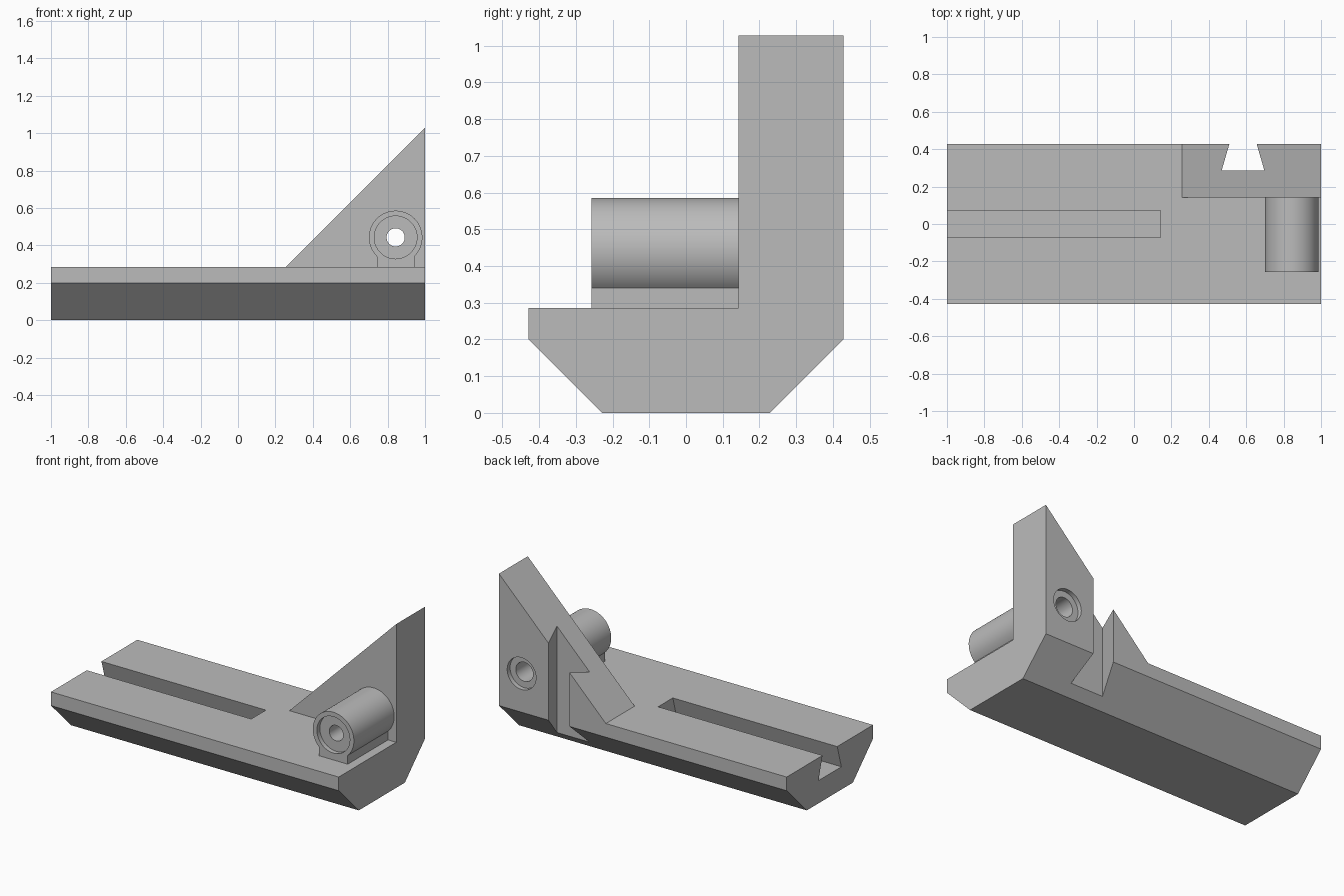
import bpy, bmesh, math

cube = bpy.data.objects.get("Cube")
if cube:
    bpy.data.objects.remove(cube, do_unlink=True)

grey = bpy.data.materials.new("plain_grey")
grey.use_nodes = True
grey.diffuse_color = (0.5, 0.5, 0.5, 1)
grey.node_tree.nodes["Principled BSDF"].inputs["Base Color"].default_value = (0.5, 0.5, 0.5, 1)

UNIT = 1 / 35            # model units per design unit
HALF_W = 15 * UNIT       # half width of the base
BASE_H = 10 * UNIT
CHAMFER = 7 * UNIT
WALL_Y = 5 * UNIT        # front face of the upright
TUBE_X, TUBE_Z = 1 - 5.5 * UNIT, 15.5 * UNIT
TUBE_R, NECK = 5 * UNIT, 3.5 * UNIT
TUBE_FRONT = -9 * UNIT
SLOT_DEPTH, SLOT_MOUTH, SLOT_FLOOR = 5 * UNIT, 2.55 * UNIT, 4 * UNIT


def prism(name, outline, axis, low, high):
    """Extrude a 2D outline along the named axis."""
    place = {"x": lambda a, b, t: (t, a, b),
             "y": lambda a, b, t: (a, t, b),
             "z": lambda a, b, t: (a, b, t)}[axis]
    bm = bmesh.new()
    rings = [[bm.verts.new(place(a, b, t)) for a, b in outline] for t in (low, high)]
    for ring in rings:
        bm.faces.new(ring)
    n = len(outline)
    for i in range(n):
        j = (i + 1) % n
        bm.faces.new((rings[0][i], rings[0][j], rings[1][j], rings[1][i]))
    bmesh.ops.recalc_face_normals(bm, faces=bm.faces)
    mesh = bpy.data.meshes.new(name)
    bm.to_mesh(mesh)
    bm.free()
    mesh.materials.append(grey)
    obj = bpy.data.objects.new(name, mesh)
    bpy.context.collection.objects.link(obj)
    return obj


def arc(radius, start, end, steps):
    return [(TUBE_X + radius * math.cos(start + (end - start) * i / steps),
             TUBE_Z + radius * math.sin(start + (end - start) * i / steps))
            for i in range(steps + 1)]


def bore(radius, low, high):
    return prism("bore_cutter", arc(radius, 0, math.tau, 64)[:-1], "y", low, high)


def dovetail(centre, surface):
    """Undercut slot section, opening towards the given surface height."""
    over = 0.05
    slope = (SLOT_FLOOR - SLOT_MOUTH) / SLOT_DEPTH
    mouth = SLOT_MOUTH - slope * over
    floor = surface - SLOT_DEPTH
    return [(centre - SLOT_FLOOR, floor), (centre + SLOT_FLOOR, floor),
            (centre + mouth, surface + over), (centre - mouth, surface + over)]


def activate(obj):
    bpy.ops.object.select_all(action="DESELECT")
    obj.select_set(True)
    bpy.context.view_layer.objects.active = obj


def cut(obj, *cutters):
    activate(obj)
    for cutter in cutters:
        cutter.hide_render = True
        mod = obj.modifiers.new("cut", "BOOLEAN")
        mod.operation, mod.solver, mod.object = "DIFFERENCE", "EXACT", cutter
        bpy.ops.object.modifier_apply(modifier=mod.name)
        bpy.data.objects.remove(cutter, do_unlink=True)


def back_slot():
    return prism("back_slot_cutter", dovetail(20.4 * UNIT, HALF_W), "z", -0.1, 1.2)


# Base bar with chamfered underside, top slot and back slot
foot = HALF_W - CHAMFER
base = prism("base_bar", [(-foot, 0), (foot, 0), (HALF_W, CHAMFER), (HALF_W, BASE_H),
                          (-HALF_W, BASE_H), (-HALF_W, CHAMFER)], "x", -1, 1)
top_slot = prism("top_slot_cutter", dovetail(0, BASE_H), "x", -1.1, 5 * UNIT)
cut(base, top_slot, back_slot())

# Triangular upright with the same slot and a counterbored hole
wall = prism("triangular_upright", [(9 * UNIT, BASE_H), (1, BASE_H), (1, 36 * UNIT)],
             "y", WALL_Y, HALF_W)
cut(wall, back_slot(), bore(2.1 * UNIT, 0, 0.6),
    bore(3.5 * UNIT, HALF_W - UNIT, 0.6))

# Tube on a short neck, recessed at the front
dip = math.asin(NECK / TUBE_R)
outline = arc(TUBE_R, dip - math.pi / 2, 1.5 * math.pi - dip, 60)
outline += [(TUBE_X - NECK, BASE_H), (TUBE_X + NECK, BASE_H)]
tube = prism("tube_mount", outline, "y", TUBE_FRONT, WALL_Y)
cut(tube, bore(1.7 * UNIT, -0.5, 0.5), bore(4 * UNIT, -0.5, TUBE_FRONT + UNIT))

for part in (base, wall, tube):
    activate(part)
    bpy.ops.object.shade_smooth_by_angle(angle=math.radians(25))
